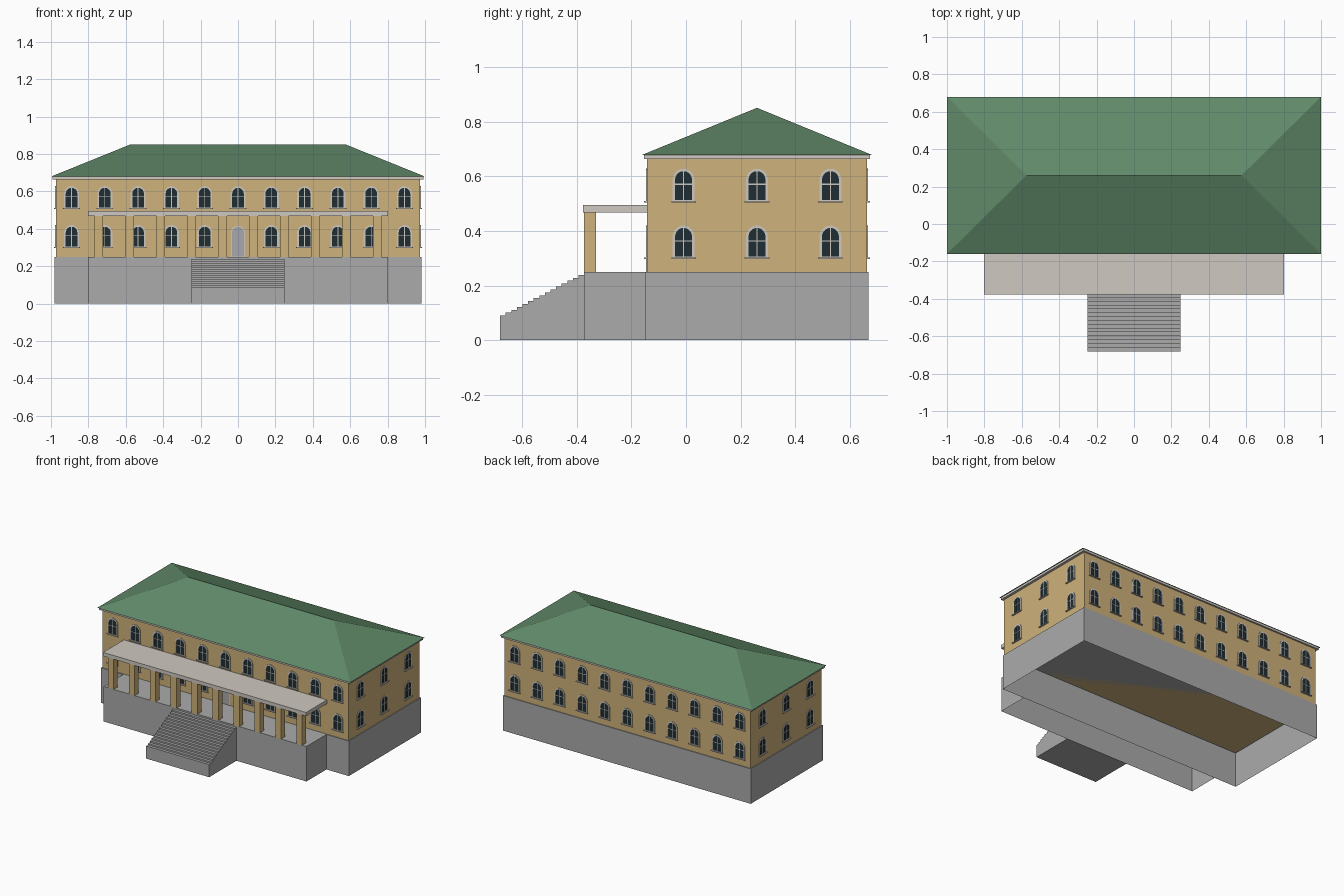
import bpy, bmesh, math
from mathutils import Matrix, Vector

if "Cube" in bpy.data.objects:
    bpy.data.objects.remove(bpy.data.objects["Cube"])


def material(name, rgb):
    m = bpy.data.materials.new(name)
    lin = [c / 12.92 if c <= 0.04045 else ((c + 0.055) / 1.055) ** 2.4 for c in rgb]
    m.diffuse_color = (*lin, 1)
    m.use_nodes = True
    m.node_tree.nodes["Principled BSDF"].inputs["Base Color"].default_value = m.diffuse_color
    return m


STONE = material("stone_grey", (0.67, 0.67, 0.67))
PLASTER = material("ochre_plaster", (0.81, 0.70, 0.48))
TRIM = material("pale_trim", (0.81, 0.785, 0.755))
ROOF = material("roof_green", (0.38, 0.54, 0.41))
GLASS = material("dark_glass", (0.12, 0.18, 0.19))
DOOR = material("door_grey", (0.66, 0.66, 0.68))


def finish(bm, name, mat, recalc=True):
    if recalc:
        bmesh.ops.recalc_face_normals(bm, faces=bm.faces)
    me = bpy.data.meshes.new(name)
    bm.to_mesh(me)
    bm.free()
    me.materials.append(mat)
    ob = bpy.data.objects.new(name, me)
    bpy.context.collection.objects.link(ob)
    return ob


def add_box(bm, x0, x1, y0, y1, z0, z1, mtx=Matrix()):
    size = Matrix.Diagonal((x1 - x0, y1 - y0, z1 - z0, 1))
    mid = Matrix.Translation(((x0 + x1) / 2, (y0 + y1) / 2, (z0 + z1) / 2))
    return bmesh.ops.create_cube(bm, size=1, matrix=mtx @ mid @ size)["verts"]


def box(name, mat, *dims, open_bottom=False):
    bm = bmesh.new()
    add_box(bm, *dims)
    if open_bottom:
        bmesh.ops.delete(bm, geom=[f for f in bm.faces if f.normal.z < -0.9], context='FACES')
    return finish(bm, name, mat, recalc=not open_bottom)


def arch(w, z0, z1, seg=10):
    """Outline of a round-headed opening in the local x-z plane."""
    r = w / 2
    pts = [(-r, z0), (r, z0)]
    for i in range(seg + 1):
        a = math.pi * i / seg
        pts.append((r * math.cos(a), z1 - r + r * math.sin(a)))
    return pts


def add_arch_plate(bm, mtx, outline, depth):
    front = [bm.verts.new(mtx @ Vector((x, -depth, z))) for x, z in outline]
    bm.faces.new(front)


def add_arch_ring(bm, mtx, outer, inner, depth):
    """Raised surround: front strip plus outer and inner edges."""
    rows = [[bm.verts.new(mtx @ Vector((x, y, z))) for x, z in o]
            for o, y in ((outer, 0), (outer, -depth), (inner, -depth), (inner, 0))]
    n = len(outer)
    for a, b in zip(rows, rows[1:]):
        for i in range(n):
            j = (i + 1) % n
            bm.faces.new((a[i], a[j], b[j], b[i]))


# Building body: centre and half sizes in plan
CY = 0.26
HX, HY = 0.974, 0.402
box("plinth", STONE, -0.98, 0.98, CY - 0.408, CY + 0.408, 0, 0.25, open_bottom=True)
box("walls", PLASTER, -HX, HX, CY - HY, CY + HY, 0.25, 0.667)
box("cornice", TRIM, -0.992, 0.992, CY - 0.414, CY + 0.414, 0.664, 0.679)

# Hipped roof
bm = bmesh.new()
eave = [bm.verts.new((sx, CY + sy * 0.42, 0.679)) for sx, sy in ((-1, -1), (1, -1), (1, 1), (-1, 1))]
left, right = (bm.verts.new((s * 0.575, CY, 0.851)) for s in (-1, 1))
a, b, c, d = eave
for f in ((a, b, right, left), (b, c, right), (c, d, left, right), (d, a, left), (d, c, b, a)):
    bm.faces.new(f)
finish(bm, "hip_roof", ROOF)

# Porch: platform, columns and flat roof
box("porch_platform", STONE, -0.803, 0.803, -0.373, -0.148, 0, 0.25, open_bottom=True)
box("porch_roof", TRIM, -0.803, 0.803, -0.377, CY - HY, 0.468, 0.495)
bm = bmesh.new()
for i in range(10):
    x = -0.745 + i * 1.49 / 9
    add_box(bm, x - 0.023, x + 0.023, -0.373, -0.329, 0.25, 0.468)
finish(bm, "porch_columns", PLASTER)

# Front stairs: stepped side profile extruded sideways
STEPS, Y0, Y1, Z0, Z1 = 15, -0.681, -0.373, 0.09, 0.239
profile = [(Y1, 0), (Y0, 0)]
for i in range(STEPS):
    z = Z0 + (Z1 - Z0) * i / (STEPS - 1)
    profile += [(Y0 + (Y1 - Y0) * i / STEPS, z), (Y0 + (Y1 - Y0) * (i + 1) / STEPS, z)]
bm = bmesh.new()
side = bm.faces.new([bm.verts.new((-0.249, y, z)) for y, z in profile])
ext = bmesh.ops.extrude_face_region(bm, geom=[side])["geom"]
bmesh.ops.translate(bm, vec=(0.498, 0, 0), verts=[v for v in ext if isinstance(v, bmesh.types.BMVert)])
finish(bm, "front_stairs", STONE)

# Windows: local x runs along the wall, local -y points outward
WALLS = (
    (Vector((0, CY - HY, 0)), 0, 11, 0.178),
    (Vector((HX, CY, 0)), 90, 3, 0.269),
    (Vector((0, CY + HY, 0)), 180, 11, 0.178),
    (Vector((-HX, CY, 0)), 270, 3, 0.269),
)
glass, frames, sills = bmesh.new(), bmesh.new(), bmesh.new()
for pos, angle, count, gap in WALLS:
    wall = Matrix.Translation(pos) @ Matrix.Rotation(math.radians(angle), 4, 'Z')
    for i in range(count):
        u = (i - (count - 1) / 2) * gap
        for z in (0.302, 0.510):
            if angle == 0 and z < 0.4 and i == count // 2:
                continue  # doorway
            m = wall @ Matrix.Translation((u, 0, z))
            add_arch_plate(glass, m, arch(0.064, 0, 0.11), 0.002)
            add_arch_ring(frames, m, arch(0.080, 0, 0.118), arch(0.062, 0.004, 0.109), 0.004)
            add_box(frames, -0.002, 0.002, -0.0035, 0, 0.004, 0.109, m)
            add_box(frames, -0.031, 0.031, -0.0035, 0, 0.059, 0.063, m)
            add_box(sills, -0.045, 0.045, -0.011, 0, -0.005, 0.0, m)
finish(glass, "window_glass", GLASS, recalc=False)
finish(frames, "window_frames", TRIM)
finish(sills, "window_sills", TRIM)

# Arched front door with surround
m = Matrix.Translation((0, CY - HY, 0))
bm = bmesh.new()
add_arch_plate(bm, m, arch(0.064, 0.25, 0.410), 0.002)
finish(bm, "front_door", DOOR, recalc=False)
bm = bmesh.new()
add_arch_ring(bm, m, arch(0.076, 0.25, 0.416), arch(0.064, 0.2505, 0.410), 0.004)
finish(bm, "door_surround", TRIM)
